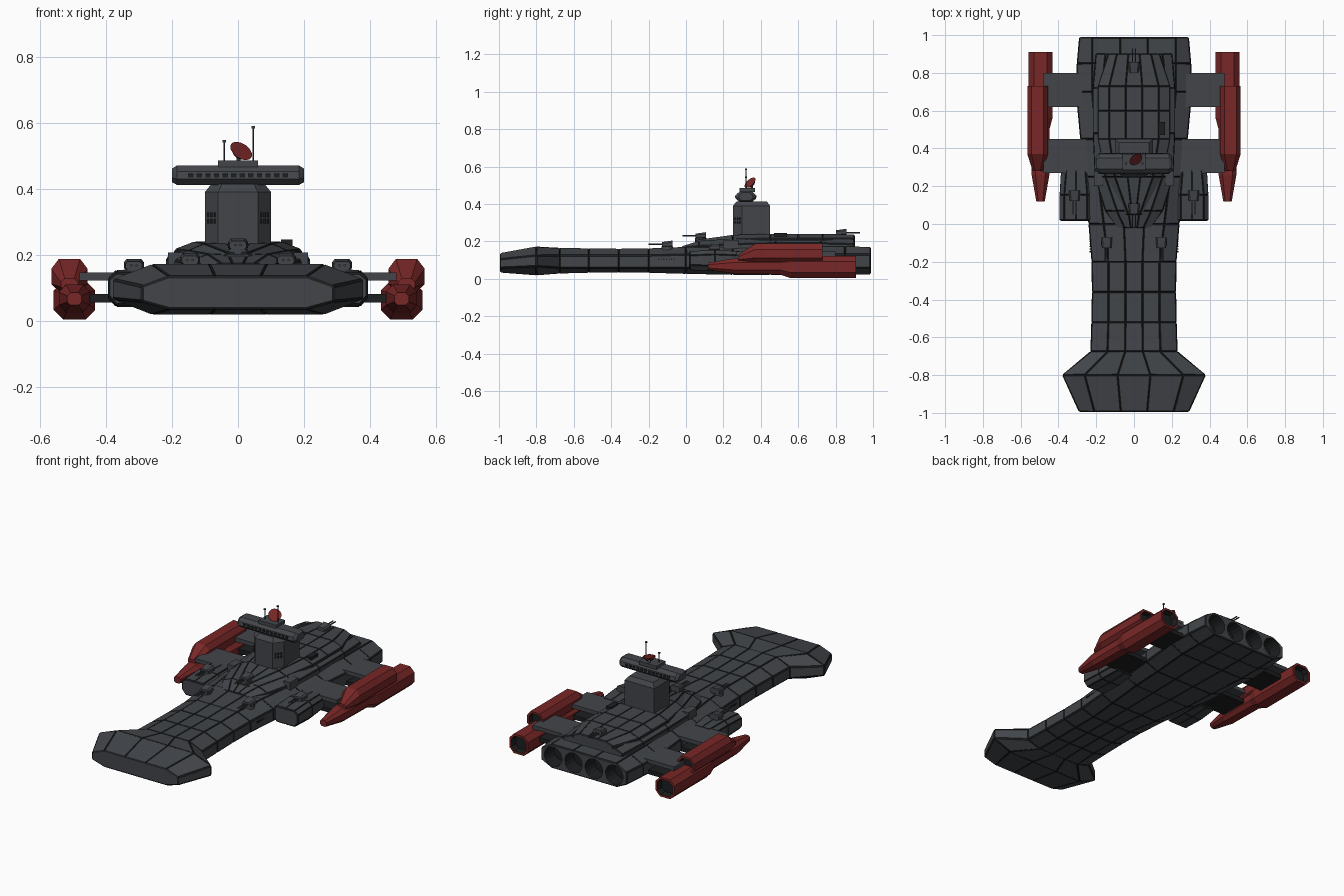
import bpy, bmesh, math
from mathutils import Vector


def material(name, rgb):
    m = bpy.data.materials.new(name)
    m.diffuse_color = (*rgb, 1)
    return m


GREY = material("hull_grey", (0.055, 0.06, 0.068))
DARK = material("groove_dark", (0.012, 0.013, 0.014))
RED = material("pod_red", (0.19, 0.02, 0.02))


def finish(name, bm, mats):
    me = bpy.data.meshes.new(name)
    bm.to_mesh(me)
    bm.free()
    for m in mats:
        me.materials.append(m)
    ob = bpy.data.objects.new(name, me)
    bpy.context.collection.objects.link(ob)
    return ob


def skin(name, rings, mat=GREY, panel=0, recess=0):
    """Skin closed rings; optional raised panels or a recessed last cap."""
    bm = bmesh.new()
    vs = [[bm.verts.new(p) for p in r] for r in rings]
    n = len(vs[0])
    for a, b in zip(vs, vs[1:]):
        for i in range(n):
            bm.faces.new((a[i], a[(i + 1) % n], b[(i + 1) % n], b[i]))
    bm.faces.new(vs[0])
    last = bm.faces.new(vs[-1])
    bmesh.ops.recalc_face_normals(bm, faces=bm.faces[:])
    if panel:
        rim = bmesh.ops.inset_individual(bm, faces=bm.faces[:], thickness=panel, depth=0.003)
        for f in rim["faces"]:
            f.material_index = 1
    if recess:
        bmesh.ops.inset_individual(bm, faces=[last], thickness=0.014)
        r = bmesh.ops.inset_individual(bm, faces=[last], thickness=0.003, depth=-recess)
        for f in r["faces"] + [last]:
            f.material_index = 1
    return finish(name, bm, [mat, DARK])


def section(y, tw, w, z0, z1, z2, z3, cx=0, n=4):
    """Chamfered cross-section; n points across the top and the bottom."""
    xs = [-tw + 2 * tw * i / (n - 1) for i in range(n)]
    pts = [(x, z3) for x in xs] + [(w, z2), (w, z1)]
    pts += [(x, z0) for x in reversed(xs)] + [(-w, z1), (-w, z2)]
    return [(cx + x, y, z) for x, z in pts]


def loft(name, stations, cx=0, n=4, **kw):
    return skin(name, [section(*s, cx=cx, n=n) for s in stations], **kw)


def box(name, x0, x1, y0, y1, z0, z1, mat=GREY):
    ring = [(x0, y0), (x1, y0), (x1, y1), (x0, y1)]
    return skin(name, [[(x, y, z) for x, y in ring] for z in (z0, z1)], mat)


def rod(name, a, b, r1, r2=None, mat=GREY, seg=12):
    a, b = Vector(a), Vector(b)
    q = (b - a).to_track_quat('Z', 'Y')
    rings = []
    for p, r in ((a, r1), (b, r1 if r2 is None else r2)):
        rings.append([p + q @ Vector((r * math.cos(t), r * math.sin(t), 0))
                      for t in (math.tau * (i + .5) / seg for i in range(seg))])
    return skin(name, rings, mat)


# Main hull: hammer head, neck and engine body
hull = loft("main_hull", [
    (-0.992, 0.21, 0.29, 0.037, 0.06, 0.105, 0.135),
    (-0.80, 0.26, 0.377, 0.022, 0.068, 0.125, 0.170),
    (-0.675, 0.14, 0.228, 0.032, 0.06, 0.125, 0.163),
    (-0.52, 0.135, 0.223, 0.036, 0.06, 0.125, 0.160),
    (-0.36, 0.135, 0.220, 0.036, 0.06, 0.125, 0.158),
    (-0.20, 0.135, 0.222, 0.036, 0.06, 0.125, 0.160),
    (0.00, 0.16, 0.238, 0.030, 0.06, 0.13, 0.168),
    (0.25, 0.19, 0.265, 0.025, 0.06, 0.13, 0.170),
    (0.45, 0.20, 0.282, 0.025, 0.06, 0.13, 0.170),
    (0.70, 0.22, 0.305, 0.025, 0.06, 0.13, 0.170),
    (0.85, 0.22, 0.300, 0.025, 0.06, 0.13, 0.170),
    (0.986, 0.22, 0.288, 0.027, 0.06, 0.13, 0.168)], panel=0.006)

# Four engine recesses in the stern
for i, x in enumerate((-0.207, -0.069, 0.069, 0.207)):
    cut = rod(f"engine_cutter_{i}", (x, 0.91, 0.097), (x, 1.05, 0.097), 0.052, 0.066, DARK, 16)
    cut.hide_render = True
    cut.hide_set(True)
    mod = hull.modifiers.new("engine_recess", 'BOOLEAN')
    mod.object, mod.operation, mod.solver = cut, 'DIFFERENCE', 'EXACT'
    mod.material_mode = 'TRANSFER'

# Stepped upper decks
loft("lower_deck", [
    (-0.02, 0.05, 0.09, 0.15, 0.16, 0.165, 0.172),
    (0.07, 0.09, 0.15, 0.15, 0.16, 0.175, 0.200),
    (0.25, 0.15, 0.205, 0.15, 0.16, 0.185, 0.212),
    (0.48, 0.17, 0.215, 0.15, 0.16, 0.19, 0.214),
    (0.72, 0.17, 0.215, 0.15, 0.16, 0.19, 0.214),
    (0.90, 0.15, 0.20, 0.15, 0.16, 0.185, 0.208)], panel=0.005)
loft("upper_deck", [
    (0.05, 0.03, 0.05, 0.18, 0.185, 0.19, 0.204),
    (0.25, 0.10, 0.15, 0.18, 0.19, 0.21, 0.232),
    (0.45, 0.13, 0.19, 0.18, 0.19, 0.215, 0.238),
    (0.60, 0.13, 0.19, 0.18, 0.19, 0.215, 0.238),
    (0.73, 0.13, 0.19, 0.18, 0.19, 0.215, 0.238),
    (0.90, 0.09, 0.135, 0.18, 0.19, 0.215, 0.234)], panel=0.005)
box("deck_hatch", 0.13, 0.165, 0.47, 0.54, 0.21, 0.246, DARK)

# Command tower with chamfered front
plan = [(-0.06, 0.25), (0.06, 0.25), (0.1, 0.30), (0.1, 0.45), (-0.1, 0.45), (-0.1, 0.30)]
skin("command_tower", [[(x * s, 0.36 + (y - 0.36) * s, z) for x, y in plan]
                       for z, s in ((0.2, 1), (0.39, 1), (0.415, 0.8))])
for s in (-1, 1):
    for i in range(3):
        for z in (0.295, 0.315):
            x, y = 0.07 + 0.01 * i, 0.2625 + 0.0125 * i
            box("tower_window", s * x - .003, s * x + .003, y - .003, y + .003, z, z + .013, DARK)

# Bridge crossbar, windows and roof block
prof = [(0.285, 0.412), (0.355, 0.412), (0.375, 0.43), (0.37, 0.452), (0.35, 0.47),
        (0.29, 0.47), (0.27, 0.452), (0.265, 0.43)]
skin("bridge", [[(x, 0.32 + (y - 0.32) * s, 0.44 + (z - 0.44) * s) for y, z in prof]
                for x, s in ((-0.2, .7), (-0.185, 1), (0.185, 1), (0.2, .7))])
for i in range(12):
    x = -0.143 + i * 0.026
    box("bridge_window", x - .008, x + .008, 0.263, 0.376, 0.434, 0.447, DARK)
box("roof_block", -0.06, 0.06, 0.285, 0.37, 0.465, 0.486)

# Dish and masts
n = Vector((0.45, -0.6, 0.66)).normalized()
c = Vector((0.005, 0.348, 0.508))
rod("dish_post", (0, 0.355, 0.48), c, 0.006)
rod("dish", c - n * 0.008, c + n * 0.010, 0.018, 0.037, RED, 14)
for x, top in ((-0.042, 0.545), (0.046, 0.587)):
    rod("mast", (x, 0.32, 0.48), (x, 0.32, top), 0.0025, seg=6)
    box("mast_tip", x - .005, x + .005, 0.315, 0.325, top - .005, top + .003)


def turret(x, y, z, d=-1):
    rod("turret_base", (x, y, z - 0.02), (x, y, z + 0.008), 0.032, seg=12)
    loft("turret_house", [(y - .028, .018, .025, z + .006, z + .012, z + .025, z + .032),
                          (y + .028, .022, .030, z + .006, z + .012, z + .03, z + .040)], cx=x, n=2)
    for o in (-0.008, 0.008):
        rod("turret_barrel", (x + o, y, z + .02), (x + o, y + d * .10, z + .02), 0.004, seg=6)


turret(0, 0.08, 0.21)
turret(0, 0.83, 0.228, 1)

for s in (-1, 1):
    # Side sponsons
    loft("sponson", [(0.02, 0.06, 0.083, 0.05, 0.075, 0.125, 0.145),
                     (0.155, 0.06, 0.083, 0.045, 0.07, 0.13, 0.152),
                     (0.285, 0.05, 0.075, 0.05, 0.075, 0.125, 0.145)],
         cx=s * 0.308, n=3, panel=0.004)
    turret(s * 0.315, 0.15, 0.148)
    turret(s * 0.145, -0.10, 0.165)
    box("side_housing", s * .19 - .022, s * .19 + .022, 0.2, 0.28, 0.16, 0.208)
    # Small side lights along head and body
    for i in range(10):
        y = -0.15 + i * 0.014
        box("side_light", s * .232 - .004, s * .232 + .004, y, y + .006, 0.10, 0.108, DARK)
    # Pylons to the pods, upper and lower at two stations
    for y0, y1 in ((0.27, 0.45), (0.62, 0.80)):
        for z0, z1 in ((0.056, 0.082), (0.122, 0.146)):
            a, b = sorted((s * 0.2, s * 0.48))
            box("pylon", a, b, y0, y1, z0, z1, DARK if z0 < 0.1 else GREY)
    # Lower long pod with wide stern
    loft("lower_pod", [
        (0.118, 0.012, 0.022, 0.048, 0.058, 0.076, 0.086),
        (0.26, 0.026, 0.047, 0.028, 0.048, 0.088, 0.11),
        (0.50, 0.026, 0.047, 0.024, 0.048, 0.088, 0.112),
        (0.56, 0.034, 0.063, 0.004, 0.034, 0.092, 0.122),
        (0.91, 0.034, 0.063, 0.004, 0.034, 0.092, 0.122)],
        cx=s * 0.495, n=2, mat=RED, recess=0.04)
    # Upper short pod
    loft("upper_pod", [
        (0.28, 0.014, 0.026, 0.095, 0.103, 0.118, 0.128),
        (0.37, 0.032, 0.055, 0.09, 0.112, 0.158, 0.188),
        (0.73, 0.032, 0.055, 0.09, 0.112, 0.158, 0.188)],
        cx=s * 0.51, n=2, mat=RED, recess=0.03)
